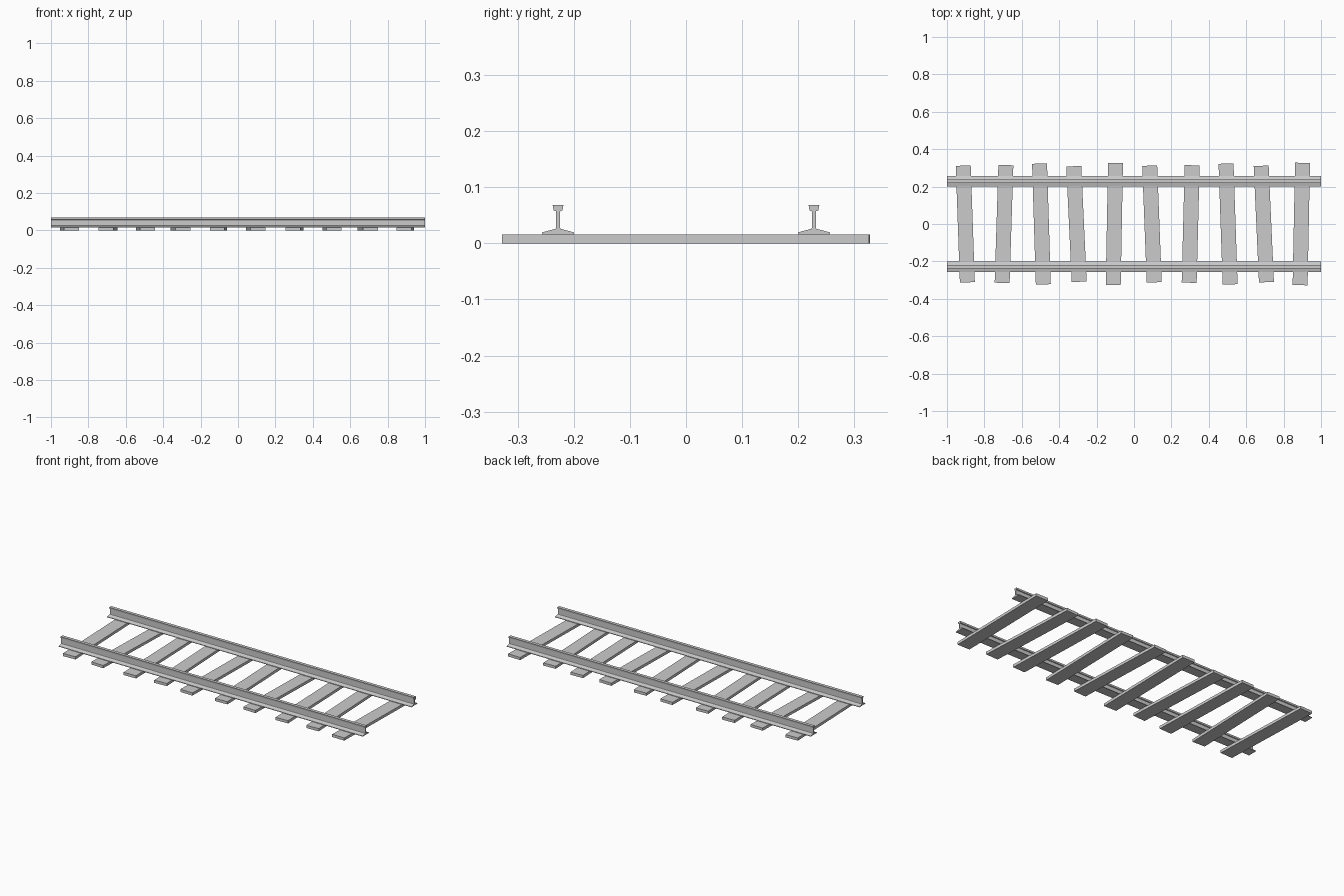
import bpy, bmesh
from math import atan2, hypot
from mathutils import Matrix

if "Cube" in bpy.data.objects:
    bpy.data.objects.remove(bpy.data.objects["Cube"])


def add_object(name, bm):
    bmesh.ops.recalc_face_normals(bm, faces=bm.faces[:])
    mesh = bpy.data.meshes.new(name)
    bm.to_mesh(mesh)
    bm.free()
    obj = bpy.data.objects.new(name, mesh)
    bpy.context.collection.objects.link(obj)
    return obj


# Wooden sleepers: flat planks, each slightly skewed
SLEEPER_H = 0.016
SLEEPER_W = 0.08


def sleeper(name, x_back, x_front, half_y):
    length = 2 * half_y
    yaw = atan2(x_front - x_back, length)
    size = Matrix.Diagonal((SLEEPER_W, hypot(length, x_front - x_back), SLEEPER_H, 1))
    place = Matrix.Translation(((x_back + x_front) / 2, 0, SLEEPER_H / 2))
    bm = bmesh.new()
    bmesh.ops.create_cube(bm, size=1, matrix=place @ Matrix.Rotation(yaw, 4, 'Z') @ size)
    add_object(name, bm)


# x at the back end, x at the front end, half length
sleepers = [
    (-0.913, -0.891, 0.312), (-0.685, -0.705, 0.315), (-0.505, -0.485, 0.323),
    (-0.322, -0.293, 0.309), (-0.099, -0.111, 0.326), (0.084, 0.108, 0.312),
    (0.311, 0.295, 0.314), (0.492, 0.514, 0.323), (0.680, 0.708, 0.311),
    (0.901, 0.888, 0.327),
]
for i, (xb, xf, h) in enumerate(sleepers, 1):
    sleeper(f"sleeper_{i}", xb, xf, h)

# Rails: half profile (offset, height) from foot to head, mirrored and extruded
half = [(0.0285, 0.016), (0.0285, 0.0195), (0.0045, 0.026), (0.0035, 0.028),
        (0.0035, 0.057), (0.008, 0.059), (0.0095, 0.068)]
profile = half + [(-y, z) for y, z in reversed(half)]


def rail(name, y0):
    bm = bmesh.new()
    face = bm.faces.new([bm.verts.new((-1, y0 + y, z)) for y, z in profile])
    ext = bmesh.ops.extrude_face_region(bm, geom=[face], use_keep_orig=True)
    moved = [v for v in ext["geom"] if isinstance(v, bmesh.types.BMVert)]
    bmesh.ops.translate(bm, verts=moved, vec=(2, 0, 0))
    add_object(name, bm)


rail("rail_front", -0.228)
rail("rail_back", 0.228)
